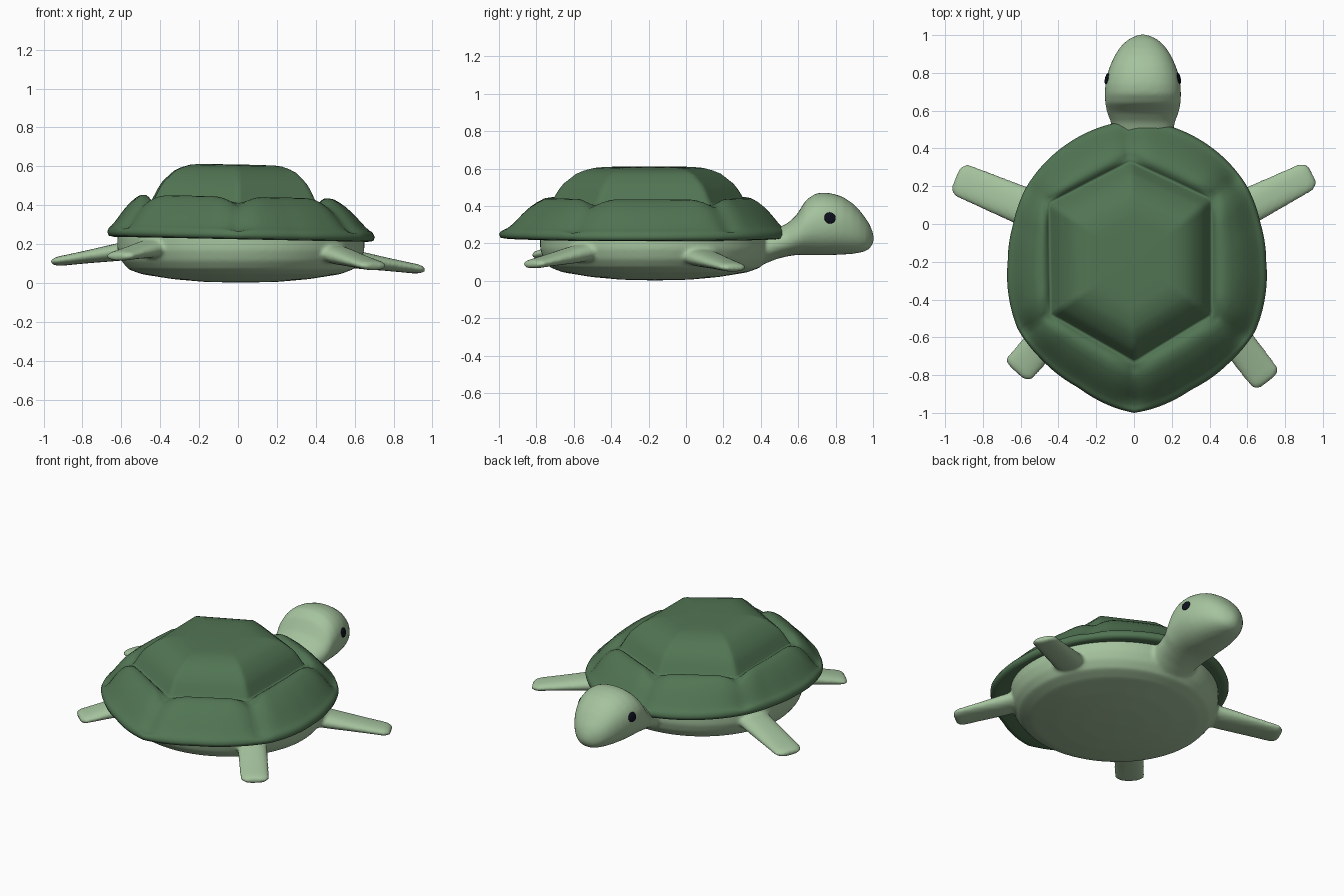
import bpy, bmesh, math
from mathutils import Vector

if "Cube" in bpy.data.objects:
    bpy.data.objects.remove(bpy.data.objects["Cube"])


def material(name, rgb):
    m = bpy.data.materials.new(name)
    m.diffuse_color = (*rgb, 1)
    m.use_nodes = True
    m.node_tree.nodes["Principled BSDF"].inputs["Base Color"].default_value = m.diffuse_color
    return m


SHELL = material("shell green", (0.084, 0.178, 0.088))
SKIN = material("skin green", (0.376, 0.546, 0.342))
EYE = material("eye black", (0.004, 0.005, 0.013))


def lerp(table, x):
    """Piecewise linear lookup in a sorted list of (key, value)."""
    for (a, va), (b, vb) in zip(table, table[1:]):
        if x <= b:
            return va + (vb - va) * max(0, (x - a) / (b - a))
    return table[-1][1]


def loft(name, rings, mat):
    """Skin a list of closed rings and cap both ends."""
    bm = bmesh.new()
    rows = [[bm.verts.new(p) for p in ring] for ring in rings]
    n = len(rows[0])
    for a, b in zip(rows, rows[1:]):
        for i in range(n):
            j = (i + 1) % n
            bm.faces.new((a[i], a[j], b[j], b[i]))
    bm.faces.new(rows[0])
    bm.faces.new(rows[-1])
    bmesh.ops.recalc_face_normals(bm, faces=bm.faces)
    for f in bm.faces:
        f.smooth = True
    me = bpy.data.meshes.new(name)
    bm.to_mesh(me)
    bm.free()
    me.materials.append(mat)
    ob = bpy.data.objects.new(name, me)
    bpy.context.collection.objects.link(ob)
    return ob


# ---- shell: polar height field with a raised hexagon and six outer plates
CY = -0.2
OUTLINE = [(-90, .80), (-83, .785), (-66, .742), (-47, .735), (-30, .74), (-16, .72),
           (0, .70), (17, .70), (34, .72), (57, .732), (74, .742), (90, .75)]
HEX = [Vector(p) for p in ((.41, -.28), (.41, .33), (-.02, .53),
                           (-.45, .31), (-.44, -.28), (0, -.53))]
DOME = [(0, .61), (.48, .608), (.6, .6), (.73, .572), (.88, .51), (.96, .44), (1, .41)]
PLATE = [(0, .41), (.06, .43), (.14, .443), (.25, .445), (.45, .413), (.65, .36),
         (.82, .305), (.9, .284), (.96, .274), (1, .25)]


def outline(d):
    r = lerp(OUTLINE, math.degrees(math.asin(max(-1, min(1, d.y)))))
    return r * (1 - .045 * max(0, -d.x))


def hex_radius(d):
    best = 9
    for a, b in zip(HEX, HEX[1:] + HEX[:1]):
        e = b - a
        den = d.x * e.y - d.y * e.x
        if den > 1e-6:
            best = min(best, (a.x * b.y - a.y * b.x) / den)
    return best


N = 144
dirs = [Vector((math.cos(2 * math.pi * i / N), math.sin(2 * math.pi * i / N))) for i in range(N)]


def shell_point(d, r, z):
    return (d.x * r, CY + d.y * r, z - .02 * d.x * r)


def plate_z(d, r, q):
    """Outer plate height, lowered in the grooves running from the hexagon corners."""
    dist = min(abs(d.angle(c)) * r for c in HEX)
    groove = .05 * (1 - min(dist / .13, 1)) ** 2
    return lerp(PLATE, q) - groove * min(1, q / .15) * min(1, (1 - q) / .25)


rings = []
for s in [.02, .25, .45, .55, .65, .73, .8, .86, .91, .95, .98]:
    rings.append([shell_point(d, s * hex_radius(d), lerp(DOME, s)) for d in dirs])
for q in [0, .04, .08, .14, .2, .28, .38, .5, .6, .7, .78, .85, .9, .94, .97, 1]:
    ring = []
    for d in dirs:
        h = hex_radius(d)
        r = h + q * (outline(d) - h)
        ring.append(shell_point(d, r, plate_z(d, r, q)))
    rings.append(ring)
for k, z in ((.99, .23), (.95, .225), (.85, .24), (.02, .26)):     # underside
    rings.append([shell_point(d, k * outline(d), z) for d in dirs])
shell = loft("shell", rings, SHELL)

# ---- torso: flattened oval dish
TORSO = [(.02, .002), (.3, .006), (.55, .02), (.8, .045), (.91, .07), (.97, .115),
         (1, .17), (1, .25), (.9, .28), (.02, .3)]
torso = loft("torso", [[(.015 + .635 * k * d.x, -.165 + .615 * k * d.y, z) for d in dirs]
                       for k, z in TORSO], SKIN)


def power(v, p):
    return math.copysign(abs(v) ** p, v)


# ---- neck and head: y, half width, bottom, top
HEAD = [(.25, .12, .10, .25), (.42, .15, .09, .27), (.48, .16, .115, .28), (.54, .17, .13, .305),
        (.59, .19, .138, .35), (.64, .2, .138, .43), (.69, .202, .136, .466), (.74, .199, .136, .472),
        (.79, .19, .138, .465), (.84, .173, .14, .448), (.89, .15, .144, .415), (.93, .125, .15, .375),
        (.96, .098, .158, .335), (.98, .072, .17, .305), (.995, .04, .19, .27), (1.004, .012, .21, .24)]
M = 40
ring_dirs = [(math.cos(2 * math.pi * i / M), math.sin(2 * math.pi * i / M)) for i in range(M)]
head = loft("head", [[(.047 + hw * power(c, .9), y, (lo + hi) / 2 + (hi - lo) / 2 * power(s, .9))
                      for c, s in ring_dirs] for y, hw, lo, hi in HEAD], SKIN)


# ---- flippers: flat paddles from inside the torso to a rounded tip
def flipper(name, root, tip, w0, w1):
    root, tip = Vector(root), Vector(tip)
    u = tip - root
    side = Vector((-u.y, u.x, 0)).normalized()
    rings = []
    for t, k, th in ((0, 1, .05), (.3, 1, .045), (.6, 1, .034), (.8, 1, .028), (.92, 1, .025),
                     (.97, .86, .021), (1, .6, .012)):
        w = (w0 + (w1 - w0) * t) * k
        rings.append([root + u * t + side * w * power(c, .8) + Vector((0, 0, th * s))
                      for c, s in ring_dirs])
    return loft(name, rings, SKIN)


flippers = [
    flipper("front_flipper_right", (.48, .03, .14), (.945, .265, .068), .105, .078),
    flipper("front_flipper_left", (-.48, .05, .18), (-.945, .245, .108), .105, .092),
    flipper("rear_flipper_right", (.46, -.51, .16), (.71, -.835, .085), .09, .088),
    flipper("rear_flipper_left", (-.40, -.53, .19), (-.625, -.785, .135), .09, .09),
]

# ---- fuse torso, head and flippers into one soft skin
bpy.ops.object.select_all(action='DESELECT')
for ob in [torso, head] + flippers:
    ob.select_set(True)
bpy.context.view_layer.objects.active = torso
bpy.ops.object.join()
body = bpy.context.object
body.name = "body"
rm = body.modifiers.new("fuse", 'REMESH')
rm.mode, rm.voxel_size, rm.use_smooth_shade = 'VOXEL', .012, True
sm = body.modifiers.new("soften", 'SMOOTH')
sm.factor, sm.iterations = .5, 6
for mod in ("fuse", "soften"):
    bpy.ops.object.modifier_apply(modifier=mod)
body.data.materials.clear()
body.data.materials.append(SKIN)

# ---- eyes: thin discs lying on the head
bpy.context.view_layer.update()
for name, side in (("eye_right", 1), ("eye_left", -1)):
    hit, loc, nor, _ = body.ray_cast(Vector((side, .77, .336)), Vector((-side, 0, 0)))
    bpy.ops.mesh.primitive_uv_sphere_add(segments=20, ring_count=10, radius=1, location=loc)
    eye = bpy.context.object
    eye.name = name
    eye.scale = (.031, .031, .009)
    eye.rotation_euler = nor.to_track_quat('Z', 'Y').to_euler()
    eye.data.materials.append(EYE)
    bpy.ops.object.shade_smooth()
